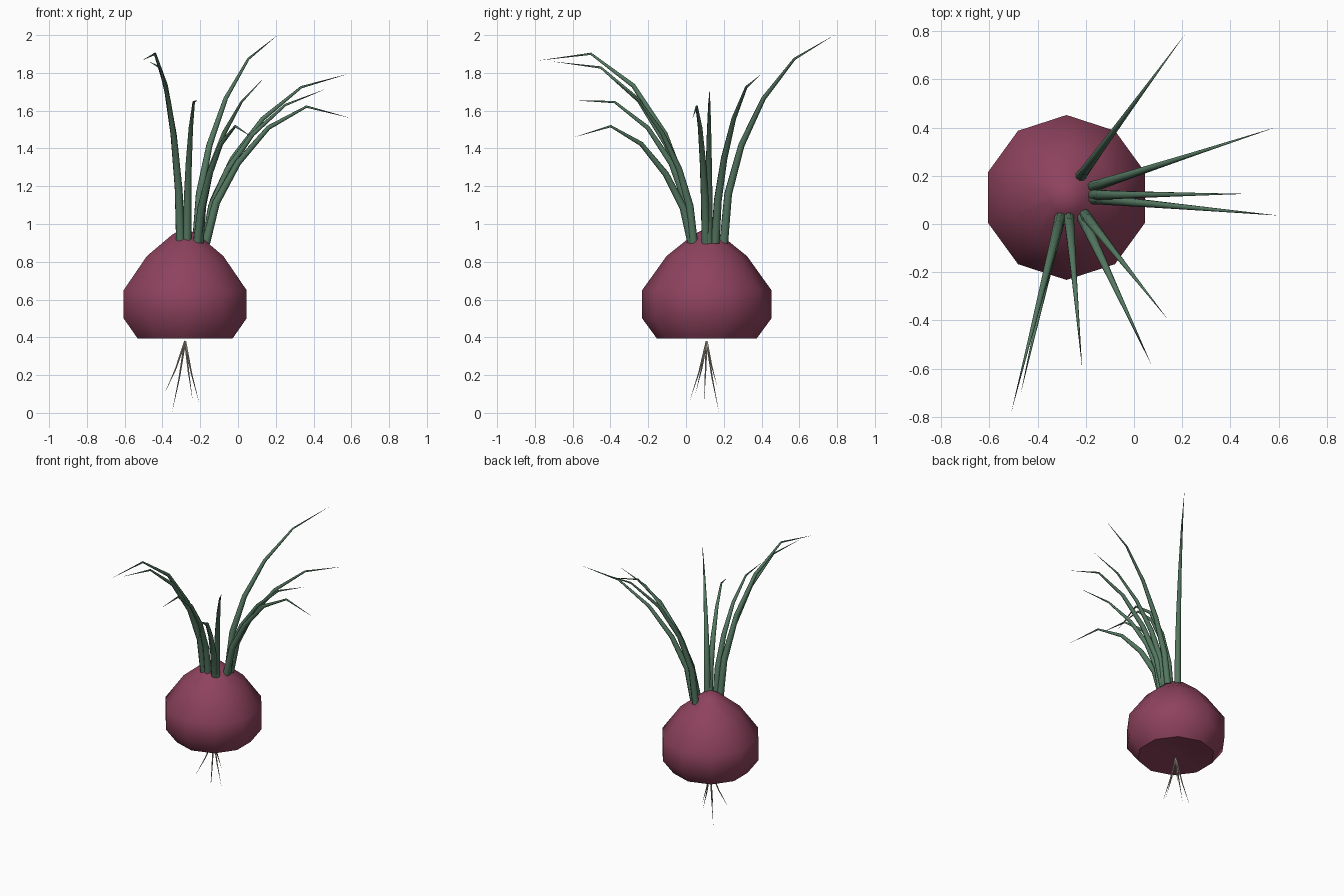
import bpy, bmesh, math
from mathutils import Vector

if "Cube" in bpy.data.objects:
    bpy.data.objects.remove(bpy.data.objects["Cube"])

CX, CY = -0.28, 0.11


def material(name, rgb):
    m = bpy.data.materials.new(name)
    m.diffuse_color = (*rgb, 1)
    m.use_nodes = True
    m.node_tree.nodes["Principled BSDF"].inputs["Base Color"].default_value = m.diffuse_color
    return m


def finish(name, bm, mat, angle):
    bmesh.ops.recalc_face_normals(bm, faces=bm.faces)
    me = bpy.data.meshes.new(name)
    bm.to_mesh(me)
    bm.free()
    ob = bpy.data.objects.new(name, me)
    bpy.context.collection.objects.link(ob)
    me.materials.append(mat)
    bpy.ops.object.select_all(action='DESELECT')
    ob.select_set(True)
    bpy.context.view_layer.objects.active = ob
    bpy.ops.object.shade_smooth_by_angle(angle=math.radians(angle))
    return ob


def skin(bm, rings):
    for a, b in zip(rings, rings[1:]):
        n = len(a)
        for i in range(n):
            bm.faces.new((a[i], a[(i + 1) % n], b[(i + 1) % n], b[i]))


def cap(bm, ring, point):
    v = bm.verts.new(point)
    for i in range(len(ring)):
        bm.faces.new((ring[i], ring[(i + 1) % len(ring)], v))


def tapered_tube(name, points, radii, sides, mat):
    bm = bmesh.new()
    rings = []
    for i, p in enumerate(points[:-1]):
        d = (points[i + 1] - points[max(i - 1, 0)]).normalized()
        u = d.cross(Vector((0.3, 0.9, 0))).normalized()
        w = d.cross(u)
        rings.append([bm.verts.new(p + radii[i] * (u * math.cos(t) + w * math.sin(t)))
                      for t in (math.tau * k / sides for k in range(sides))])
    skin(bm, rings)
    bm.faces.new(rings[0])
    cap(bm, rings[-1], points[-1])
    return finish(name, bm, mat, 50)


purple = material("bulb_purple", (0.27, 0.055, 0.11))
green = material("leaf_green", (0.09, 0.19, 0.12))
pale = material("root_pale", (0.45, 0.40, 0.33))

# Bulb: ten-sided lathe with a pointed crown and a dented base
bm = bmesh.new()
profile = [(0.14, 0.41), (0.265, 0.395), (0.342, 0.50), (0.342, 0.65), (0.213, 0.83), (0.07, 0.945)]
rings = [[bm.verts.new((CX + r * math.sin(math.tau * k / 10), CY + r * math.cos(math.tau * k / 10), z))
          for k in range(10)] for r, z in profile]
skin(bm, rings)
cap(bm, rings[0], (CX, CY, 0.43))
cap(bm, rings[-1], (CX, CY, 0.98))
finish("bulb", bm, purple, 35)

# Leaves: base x y, tip x y z, rise, outward bend power
leaves = [
    (-0.22, 0.20, 0.21, 0.785, 2.0, 1.30, 2.0),
    (-0.17, 0.155, 0.585, 0.40, 1.795, 1.125, 1.8),
    (-0.17, 0.12, 0.465, 0.125, 1.715, 0.98, 1.85),
    (-0.17, 0.105, 0.60, 0.035, 1.56, 1.07, 1.65),
    (-0.205, 0.04, 0.14, -0.395, 1.775, 0.98, 1.9),
    (-0.215, 0.03, 0.075, -0.59, 1.46, 0.92, 1.65),
    (-0.27, 0.03, -0.215, -0.60, 1.655, 1.055, 1.95),
    (-0.305, 0.03, -0.51, -0.785, 1.865, 1.45, 1.9),
    (-0.305, 0.03, -0.47, -0.705, 1.86, 1.30, 1.9),
]
steps = [k / 5 for k in range(6)]
for n, (bx, by, tx, ty, tz, rise, power) in enumerate(leaves, 1):
    pts = [Vector((bx + (tx - bx) * t ** power, by + (ty - by) * t ** power,
                   0.9 + rise * t - (rise - tz + 0.9) * t ** 5)) for t in steps]
    tapered_tube(f"leaf_{n}", pts, [0.024 * (1 - t ** 1.4) for t in steps], 8, green)

# Roots: thin strands fanning out below the bulb
start = Vector((CX, CY, 0.38))
tips = [(-0.35, 0.175, 0), (-0.205, 0.095, 0.05), (-0.24, 0.02, 0.065),
        (-0.25, 0.165, 0.14), (-0.39, 0.05, 0.10)]
for n, tip in enumerate(tips, 1):
    tip = Vector(tip)
    mid = start.lerp(tip, 0.45)
    mid.z = start.z + (tip.z - start.z) * 0.52
    tapered_tube(f"root_{n}", [start, mid, tip], [0.006, 0.004], 5, pale)
